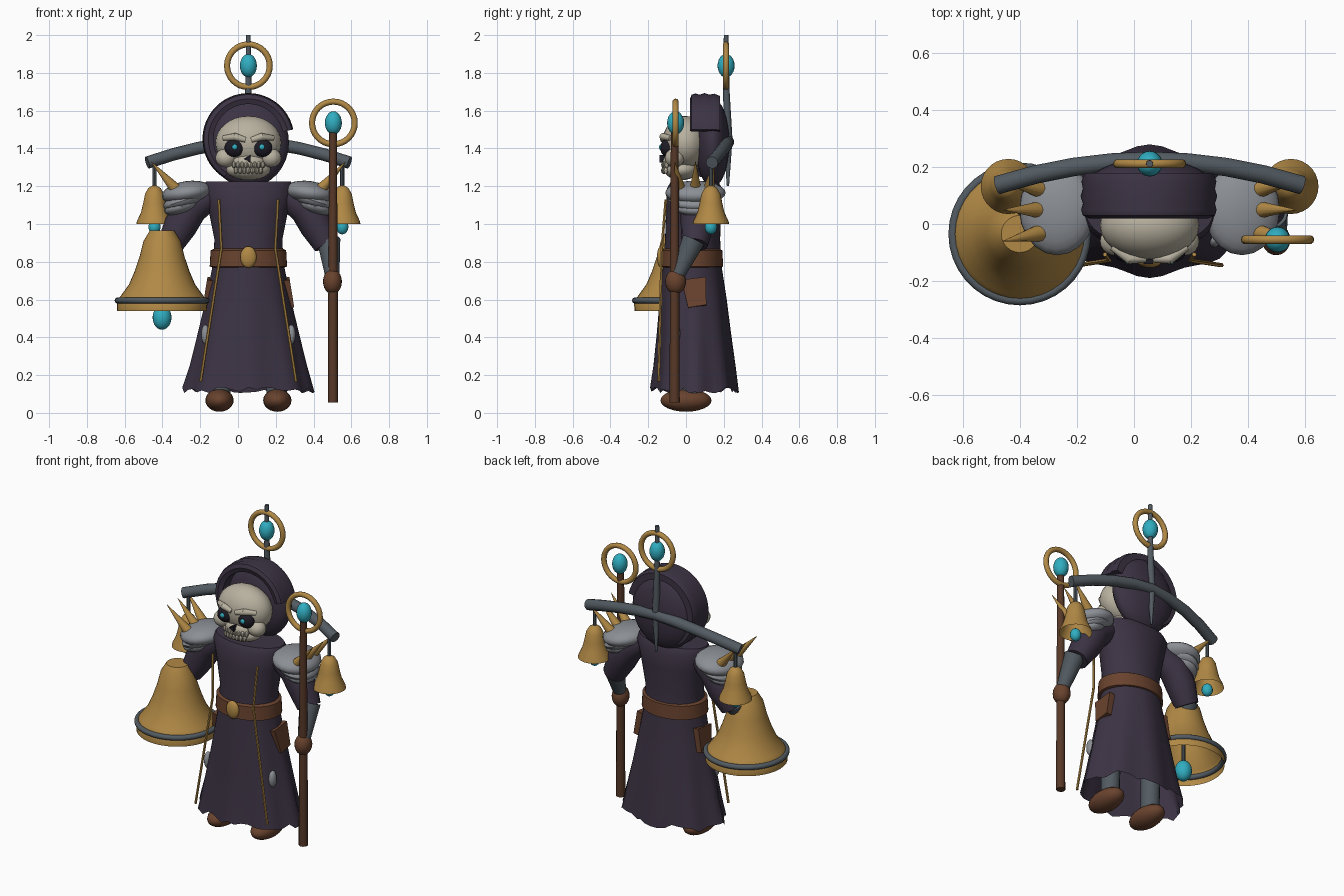
import bpy, bmesh, math, random
from math import sin, cos, pi, radians
from mathutils import Vector, Matrix, Euler

random.seed(4)
if "Cube" in bpy.data.objects:
    bpy.data.objects.remove(bpy.data.objects["Cube"])
CX = 0.055  # body centre line


def material(name, rgb):
    m = bpy.data.materials.new(name)
    m.use_nodes = True
    m.diffuse_color = (*rgb, 1)
    m.node_tree.nodes["Principled BSDF"].inputs["Base Color"].default_value = (*rgb, 1)
    return m


CLOTH = material("dark cloth", (.045, .033, .057))
GOLD = material("gold", (.44, .25, .06))
LEATHER = material("brown leather", (.14, .055, .027))
WOOD = material("dark wood", (.095, .04, .021))
CYAN = material("cyan gem", (.03, .42, .53))
SLATE = material("slate metal", (.085, .104, .12))
STEEL = material("pale steel", (.26, .275, .30))
BONE = material("bone", (.48, .44, .35))
DARK = material("socket black", (.013, .011, .018))


def finish(name, bm, mat):
    bmesh.ops.recalc_face_normals(bm, faces=bm.faces)
    me = bpy.data.meshes.new(name)
    bm.to_mesh(me)
    bm.free()
    me.materials.append(mat)
    ob = bpy.data.objects.new(name, me)
    bpy.context.collection.objects.link(ob)
    bpy.ops.object.select_all(action='DESELECT')
    ob.select_set(True)
    bpy.context.view_layer.objects.active = ob
    bpy.ops.object.shade_smooth_by_angle(angle=radians(38))
    return ob


def loft(name, rings, mat, cap_start=True, cap_end=True):
    """Skin a list of closed rings of points."""
    bm = bmesh.new()
    vs = [[bm.verts.new(p) for p in r] for r in rings]
    n = len(rings[0])
    for a, b in zip(vs, vs[1:]):
        for i in range(n):
            j = (i + 1) % n
            bm.faces.new((a[i], a[j], b[j], b[i]))
    if cap_start:
        bm.faces.new(vs[0])
    if cap_end:
        bm.faces.new(vs[-1])
    return finish(name, bm, mat)


def ellipsoid(name, loc, size, mat, rot=(0, 0, 0), seg=20):
    bm = bmesh.new()
    mtx = Matrix.LocRotScale(Vector(loc), Euler(rot), Vector(size))
    bmesh.ops.create_uvsphere(bm, u_segments=seg, v_segments=seg // 2 + 2, radius=1, matrix=mtx)
    return finish(name, bm, mat)


def tube(name, pts, radii, mat, n=12):
    pts = [Vector(p) for p in pts]
    rings = []
    for i, p in enumerate(pts):
        d = pts[min(i + 1, len(pts) - 1)] - pts[max(i - 1, 0)]
        side = d.cross(Vector((0, 1, 0))).normalized()
        up = d.cross(side).normalized()
        rings.append([p + radii[i] * (side * cos(2 * pi * k / n) + up * sin(2 * pi * k / n))
                      for k in range(n)])
    return loft(name, rings, mat)


def lathe(name, loc, profile, mat, n=28, caps=(False, True)):
    rings = [[(loc[0] + r * cos(2 * pi * k / n), loc[1] + r * sin(2 * pi * k / n), loc[2] + z)
              for k in range(n)] for r, z in profile]
    return loft(name, rings, mat, *caps)


def hoop(name, loc, major, minor, mat, upright=True, n=32, m=10):
    bm = bmesh.new()
    g = []
    for i in range(n):
        a = 2 * pi * i / n
        g.append([])
        for j in range(m):
            b = 2 * pi * j / m
            r, h = major + minor * cos(b), minor * sin(b)
            off = (r * cos(a), h, r * sin(a)) if upright else (r * cos(a), r * sin(a), h)
            g[i].append(bm.verts.new(Vector(loc) + Vector(off)))
    for i in range(n):
        for j in range(m):
            k, l = (i + 1) % n, (j + 1) % m
            bm.faces.new((g[i][j], g[k][j], g[k][l], g[i][l]))
    return finish(name, bm, mat)


def oval(z, rx, ry, cy, wave=0, rag=0, n=48):
    pts = []
    for k in range(n):
        a = 2 * pi * k / n
        f = 1 + wave * cos(8 * a)
        pts.append((CX + rx * f * cos(a), cy + ry * f * sin(a), z + random.uniform(-rag, rag)))
    return pts


# Robe with folds deepening toward a ragged hem
loft("robe", [oval(.12, .335, .225, .045, .045, .018), oval(.25, .3, .21, .045, .035),
              oval(.42, .262, .192, .042, .025), oval(.6, .222, .175, .038, .015),
              oval(.8, .185, .152, .033), oval(.92, .18, .146, .035), oval(1.08, .212, .145, .04),
              oval(1.19, .24, .145, .045), oval(1.225, .225, .125, .045)], CLOTH, False, True)
loft("belt", [oval(z, rx, ry, .032) for z, rx, ry in
              ((.77, .19, .15), (.775, .205, .165), (.86, .2, .16), (.87, .18, .145))], LEATHER)
ellipsoid("belt_buckle", (CX, -.132, .825), (.043, .022, .057), GOLD)

# Hood: ridged band, torn open on the left, and a rounded back
band = [(.185, .03), (.212, .02), (.235, .03), (.241, .05), (.235, .072), (.243, .098),
        (.235, .124), (.24, .15), (.228, .18), (.185, .18)]
arc = [radians(12 + i * 226 / 36) for i in range(37)]
loft("hood_band", [[(CX + r * cos(a), y, 1.45 + r * sin(a)) for r, y in band] for a in arc], CLOTH)
ellipsoid("hood_back", (CX, .14, 1.43), (.215, .09, .235), CLOTH, seg=28)

# Skull
ellipsoid("cranium", (CX, -.005, 1.43), (.175, .12, .142), BONE, seg=28)
ellipsoid("jaw", (CX, -.025, 1.288), (.118, .09, .056), BONE)
ellipsoid("muzzle", (CX, -.065, 1.325), (.09, .06, .05), BONE)
bm = bmesh.new()
bmesh.ops.create_cone(bm, cap_ends=True, segments=3, radius1=.024, radius2=.022, depth=.03,
                      matrix=Matrix.Translation((CX, -.125, 1.345)) @ Matrix.Rotation(pi / 2, 4, 'X')
                      @ Matrix.Rotation(pi / 2, 4, 'Z'))
finish("nose_hole", bm, DARK)
for row, count, z in (("upper", 8, 1.313), ("lower", 7, 1.283)):
    for i in range(count):
        t = (i - (count - 1) / 2) * .022
        ellipsoid(f"{row}_tooth_{i}", (CX + t, -.12 + 3 * t * t, z), (.011, .012, .018), BONE, seg=8)

# Paired parts, mirrored about the body centre line
for s, side in ((-1, "right"), (1, "left")):
    def X(d):
        return CX + s * d

    ellipsoid(side + "_eye_socket", (X(.074), -.1, 1.403), (.052, .036, .048), DARK)
    ellipsoid(side + "_eye", (X(.072), -.133, 1.407), (.015, .01, .015), CYAN, seg=12)
    tube(side + "_brow", [(X(.015), -.122, 1.445), (X(.07), -.122, 1.462), (X(.13), -.08, 1.455)],
         [.014, .02, .014], BONE)
    ellipsoid(side + "_cheek", (X(.12), -.06, 1.35), (.055, .052, .05), BONE)

    # Shoulder armour and spikes
    ellipsoid(side + "_shoulder_pad", (X(.325), .05, 1.165), (.135, .16, .062), STEEL, (0, s * .15, 0))
    for i, (d, z) in enumerate(((.34, 1.125), (.35, 1.095))):
        ellipsoid(f"{side}_shoulder_plate_{i}", (X(d), .05, z), (.115 - .015 * i, .14 - .02 * i, .045),
                  STEEL, (0, s * .3, 0))
    for i, (y, tip) in enumerate(((-.03, -.06), (.05, .05), (.12, .15))):
        tube(f"{side}_spike_{i}", [(X(.38), y, 1.18), (X(.515), tip, 1.33)], [.032, .001], GOLD)

    # Sleeves, bracers
    tube(side + "_sleeve", [(X(.2), .05, 1.15), (X(.3), .06, 1.09), (X(.36), .06, .99),
                            (X(.415), .045, .89)], [.07, .09, .088, .07], CLOTH, 16)
    wrist = (.5, -.05, .72) if s > 0 else (-.4, -.03, .77)
    tube(side + "_bracer", [(X(.425), .04, .915), wrist], [.062, .037], SLATE, 14)

    # Hanging bell
    bx, by = X(.497), .132
    tube(side + "_bell_hanger", [(bx, by, 1.35), (bx, by, 1.18)], [.011, .011], SLATE, 8)
    lathe(side + "_small_bell", (bx, by, 1), [(.097, 0), (.092, .018), (.072, .06), (.06, .11),
                                              (.05, .16), (.033, .19), (.012, .203)], GOLD)
    ellipsoid(side + "_small_clapper", (bx, by, .985), (.033, .033, .04), CYAN, seg=14)

    # Trim, pouch, leg, boot
    tube(side + "_gold_trim", [(X(.157), -.107, 1.13), (X(.143), -.128, .87), (X(.253), -.145, .165)],
         [.008] * 3, GOLD, 6)
    bm = bmesh.new()
    bmesh.ops.create_cube(bm, size=1, matrix=Matrix.LocRotScale(
        Vector((X(.205), .05, .635)), Euler((.12, -s * .16, 0)), Vector((.05, .13, .15))))
    for v in bm.verts:
        if v.co.z < .63:
            v.co.y = .06 + (v.co.y - .06) * .75
    finish(side + "_pouch", bm, LEATHER)
    ellipsoid(side + "_leg_guard", (X(.228), -.055, .415), (.022, .028, .052), STEEL, seg=12)
    tube(side + "_leg", [(X(.15), .04, .5), (X(.15), .03, .08)], [.06, .055], SLATE)
    ellipsoid(side + "_boot", (X(.153), 0, .066), (.075, .135, .06), LEATHER)

# Yoke across the shoulders
path = [(CX + .535 * t, .222 - .085 * t * t, 1.435 - .11 * abs(t) ** 1.7)
        for t in (-1, -.75, -.5, -.25, 0, .25, .5, .75, 1)]
tube("shoulder_yoke", path, [.033] * 9, SLATE, 14)

# Pole on the back, and the staff
tube("back_pole", [(CX, .222, 1.2), (CX, .222, 1.45), (CX, .214, 1.7), (CX, .212, 2)],
     [.006, .024, .017, .012], SLATE)
tube("staff", [(.503, -.06, .055), (.503, -.06, .7), (.503, -.06, 1.5)], [.027, .025, .02], WOOD)
for name, loc in (("back_pole", (CX, .212, 1.838)), ("staff", (.505, -.055, 1.535))):
    hoop(name + "_ring", loc, .113, .016, GOLD)
    ellipsoid(name + "_gem", loc, (.045, .045, .062), CYAN)
ellipsoid("left_hand", (.5, -.055, .695), (.05, .055, .066), LEATHER)

# Large hand bell
BELL = (-.402, -.035, 0)
lathe("large_bell", BELL, [(.238, .54), (.24, .59), (.215, .625), (.175, .68), (.145, .75), (.118, .83),
                           (.098, .91), (.065, .965)], GOLD, 36)
hoop("large_bell_rim", (BELL[0], BELL[1], .595), .235, .016, SLATE, False, 36)
tube("clapper_rod", [(BELL[0], BELL[1], .9), (BELL[0], BELL[1], .52)], [.012, .012], SLATE, 8)
ellipsoid("large_clapper", (BELL[0], BELL[1], .505), (.05, .05, .065), CYAN)
